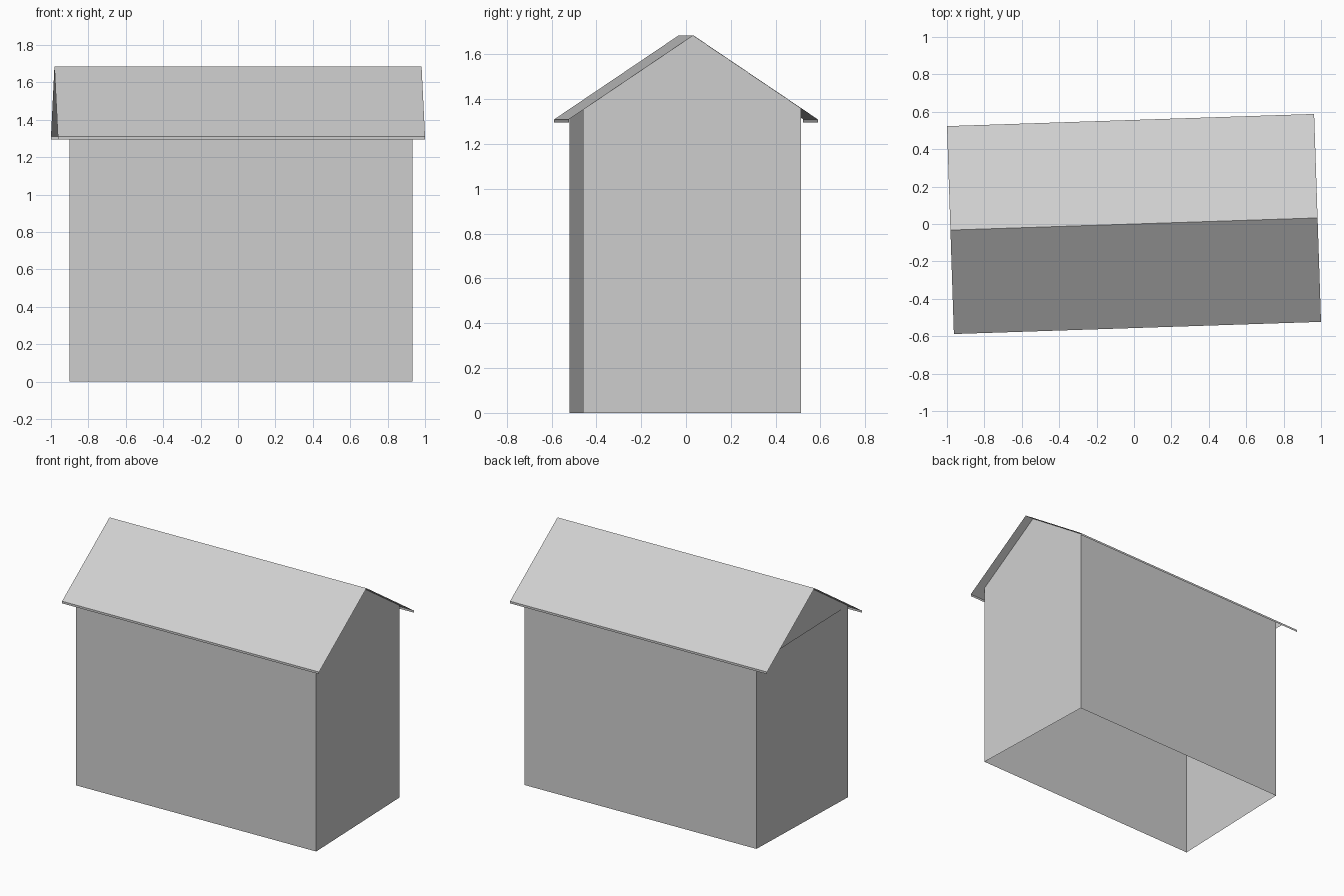
import bpy
import math

cube = bpy.data.objects.get("Cube")
if cube:
    bpy.data.objects.remove(cube, do_unlink=True)

# Main dimensions, in the building's own slightly turned frame
TURN = math.radians(1.9)
RIDGE_Z, EAVE_Z, FASCIA_Z = 1.685, 1.31, 1.295
ROOF_X, ROOF_Y = 0.982, 0.556
WALL_X, BACK_LEFT_X = 0.917, -0.854
FRONT_Y, BACK_Y = -0.49, 0.484


def roof_height(y):
    return RIDGE_Z - abs(y) * (RIDGE_Z - EAVE_Z) / ROOF_Y


grey = bpy.data.materials.new("plain grey")
grey.use_nodes = True
colour = (0.62, 0.62, 0.62, 1)
grey.diffuse_color = colour
grey.node_tree.nodes["Principled BSDF"].inputs["Base Color"].default_value = colour


def add_part(name, verts, faces):
    mesh = bpy.data.meshes.new(name)
    mesh.from_pydata(verts, [], faces)
    mesh.materials.append(grey)
    obj = bpy.data.objects.new(name, mesh)
    obj.rotation_euler.z = TURN
    bpy.context.collection.objects.link(obj)
    return obj


# Walls: an open shell around the footprint, up to the roof
footprint = [(-WALL_X, FRONT_Y), (WALL_X, FRONT_Y),
             (WALL_X, BACK_Y), (BACK_LEFT_X, BACK_Y)]
n = len(footprint)
verts = [(x, y, 0) for x, y in footprint]
verts += [(x, y, roof_height(y)) for x, y in footprint]
faces = [(i, (i + 1) % n, (i + 1) % n + n, i + n) for i in range(n)]
add_part("walls", verts, faces)

# Gables: a triangle at each end, square to the ridge
for side, x in (("left", WALL_X), ("right", -WALL_X)):
    triangle = [(x, FRONT_Y, roof_height(FRONT_Y)),
                (x, BACK_Y, roof_height(BACK_Y)), (x, 0, RIDGE_Z)]
    add_part(side + "_gable", triangle, [(0, 1, 2) if x > 0 else (2, 1, 0)])

# Roof: thin sheet with a narrow fascia hanging from each eave
profile = [(-ROOF_Y, FASCIA_Z), (-ROOF_Y, EAVE_Z), (0, RIDGE_Z),
           (ROOF_Y, EAVE_Z), (ROOF_Y, FASCIA_Z)]
m = len(profile)
verts = [(x, y, z) for x in (-ROOF_X, ROOF_X) for y, z in profile]
faces = [(i, i + m, i + m + 1, i + 1) for i in range(m - 1)]
add_part("roof", verts, faces)
